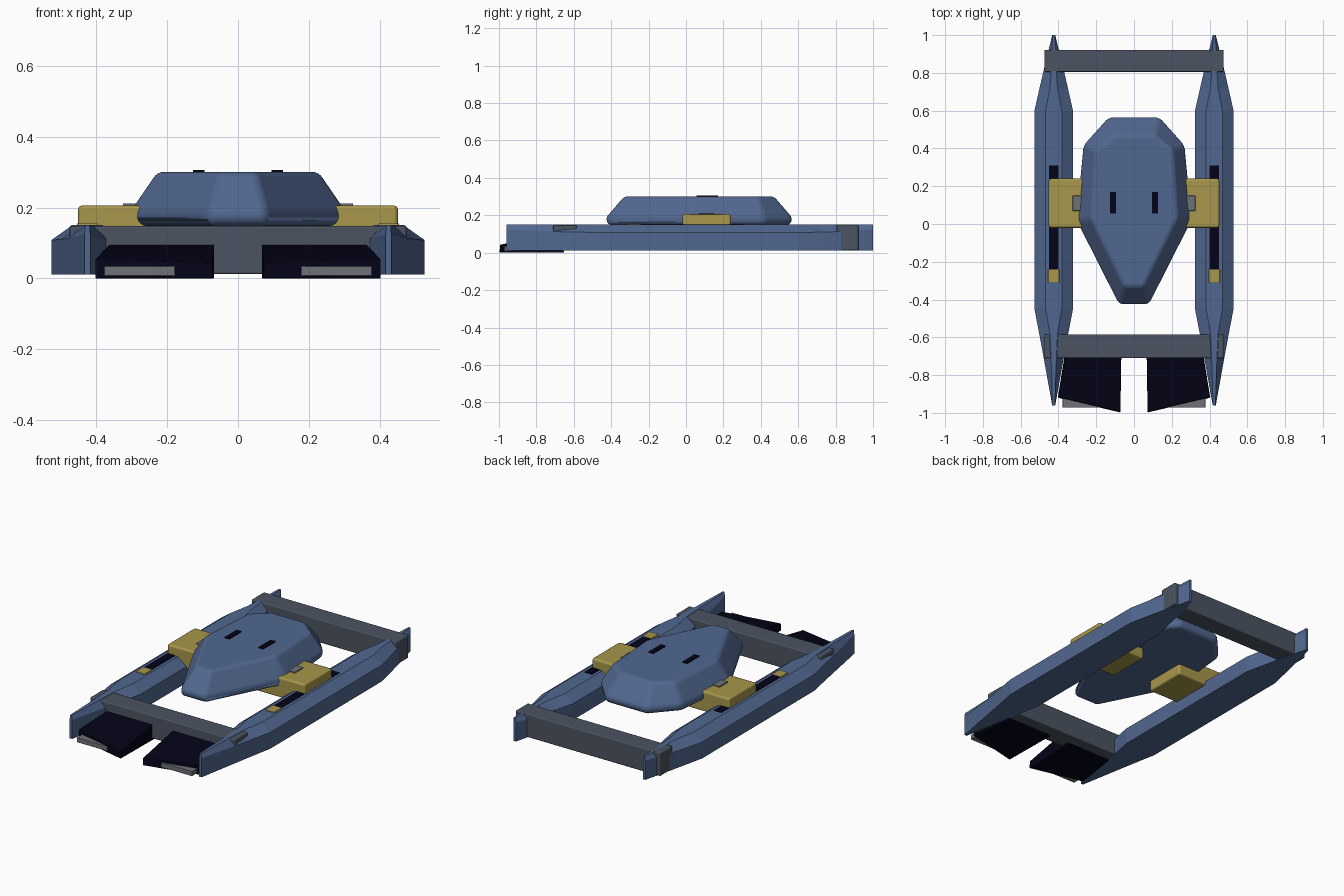
import bpy
import bmesh
from math import radians

cube = bpy.data.objects.get("Cube")
if cube:
    bpy.data.objects.remove(cube, do_unlink=True)


def material(name, r, g, b):
    m = bpy.data.materials.new(name)
    m.use_nodes = True
    m.diffuse_color = (r, g, b, 1)
    node = m.node_tree.nodes["Principled BSDF"]
    node.inputs["Base Color"].default_value = (r, g, b, 1)
    node.inputs["Roughness"].default_value = 0.6
    return m


BLUE = material("slate blue", 0.083, 0.137, 0.28)
GREY = material("dark grey", 0.07, 0.088, 0.12)
YELLOW = material("mustard", 0.39, 0.31, 0.07)
DARK = material("near black", 0.001, 0.001, 0.009)
LIGHT = material("mid grey", 0.155, 0.17, 0.185)


def loft(name, rings, mat, bevel=0, segments=3):
    """Skin a list of equal-length point rings and cap both ends."""
    bm = bmesh.new()
    loops = [[bm.verts.new(p) for p in ring] for ring in rings]
    n = len(loops[0])
    for a, b in zip(loops, loops[1:]):
        for i in range(n):
            j = (i + 1) % n
            bm.faces.new((a[i], a[j], b[j], b[i]))
    bm.faces.new(loops[0])
    bm.faces.new(loops[-1])
    bmesh.ops.recalc_face_normals(bm, faces=bm.faces)
    mesh = bpy.data.meshes.new(name)
    bm.to_mesh(mesh)
    bm.free()
    mesh.materials.append(mat)
    ob = bpy.data.objects.new(name, mesh)
    bpy.context.collection.objects.link(ob)
    if bevel:
        mod = ob.modifiers.new("rounded edges", "BEVEL")
        mod.width = bevel
        mod.segments = segments
        mod.limit_method = "ANGLE"
        mod.angle_limit = radians(20)
        mod.harden_normals = True
        bpy.ops.object.select_all(action="DESELECT")
        ob.select_set(True)
        bpy.context.view_layer.objects.active = ob
        bpy.ops.object.shade_smooth_by_angle(angle=radians(35))
    return ob


def box(name, x, y, z, mat, bevel=0):
    rings = [[(x[0], y[0], h), (x[1], y[0], h), (x[1], y[1], h), (x[0], y[1], h)] for h in z]
    return loft(name, rings, mat, bevel, 2)


def span(side, a, b):
    return sorted((side * a, side * b))


# Central pod: half outlines (x, y) from nose to tail, mirrored per level
def pod_ring(half, z, s=1.0):
    pts = half + [(-x, y) for x, y in reversed(half)]
    return [(x * s, 0.07 + (y - 0.07) * s, z) for x, y in pts]


wide = [(0.08, -0.43), (0.308, 0.02), (0.27, 0.42), (0.135, 0.57)]
deck = [(0.05, -0.33), (0.228, 0.03), (0.205, 0.39), (0.105, 0.47)]
loft("central_pod", [pod_ring(wide, 0.148, 0.97), pod_ring(wide, 0.185),
                     pod_ring(deck, 0.301)], BLUE, 0.024, 4)

# Cross beams joining the floats
box("front_beam", (-0.475, 0.475), (-0.71, -0.585), (0.012, 0.148), GREY, 0.006)
box("rear_beam", (-0.475, 0.475), (0.805, 0.922), (0.012, 0.15), GREY, 0.006)

# Float stations: y, half width, half width of the flat top, shoulder height
stations = [(-0.96, 0.008, 0.006, 0.125), (-0.71, 0.053, 0.014, 0.113),
            (-0.58, 0.077, 0.02, 0.11), (-0.45, 0.102, 0.043, 0.108),
            (0.6, 0.102, 0.043, 0.108), (0.72, 0.075, 0.02, 0.11),
            (0.82, 0.052, 0.013, 0.113), (1.0, 0.008, 0.006, 0.125)]

for side, label in ((1, "left"), (-1, "right")):
    rings = []
    for y, w, t, h in stations:
        section = [(-w, 0.011), (w, 0.011), (w, h), (t, 0.15), (-t, 0.15), (-w, h)]
        rings.append([(side * 0.425 + x, y, z) for x, z in section])
    loft(label + "_float", rings, BLUE)

    # Side bridge with its latch, and the rail with its slider
    box(label + "_bridge", span(side, 0.13, 0.452), (-0.02, 0.24), (0.085, 0.206), YELLOW, 0.012)
    box(label + "_latch", span(side, 0.27, 0.325), (0.07, 0.15), (0.19, 0.212), LIGHT, 0.003)
    box(label + "_rail", span(side, 0.4, 0.45), (-0.25, 0.31), (0.145, 0.153), DARK)
    box(label + "_slider", span(side, 0.395, 0.455), (-0.31, -0.24), (0.135, 0.155), YELLOW, 0.003)

    # Slot on top of the pod
    box(label + "_pod_slot", span(side, 0.095, 0.127), (0.055, 0.17), (0.297, 0.306), DARK)

    # Sloped front scoop with a lip below it
    low = [(0.067, -0.65), (0.36, -0.65), (0.403, -0.92), (0.072, -0.998)]
    high = [(0.067, -0.69, 0.098), (0.362, -0.69, 0.098), (0.403, -0.915, 0.055),
            (0.072, -0.994, 0.043)]
    loft(label + "_scoop", [[(side * x, y, 0) for x, y in low],
                            [(side * x, y, z) for x, y, z in high]], DARK, 0.003, 2)
    box(label + "_scoop_lip", span(side, 0.178, 0.378), (-0.972, -0.8), (0.007, 0.035), LIGHT, 0.002)
